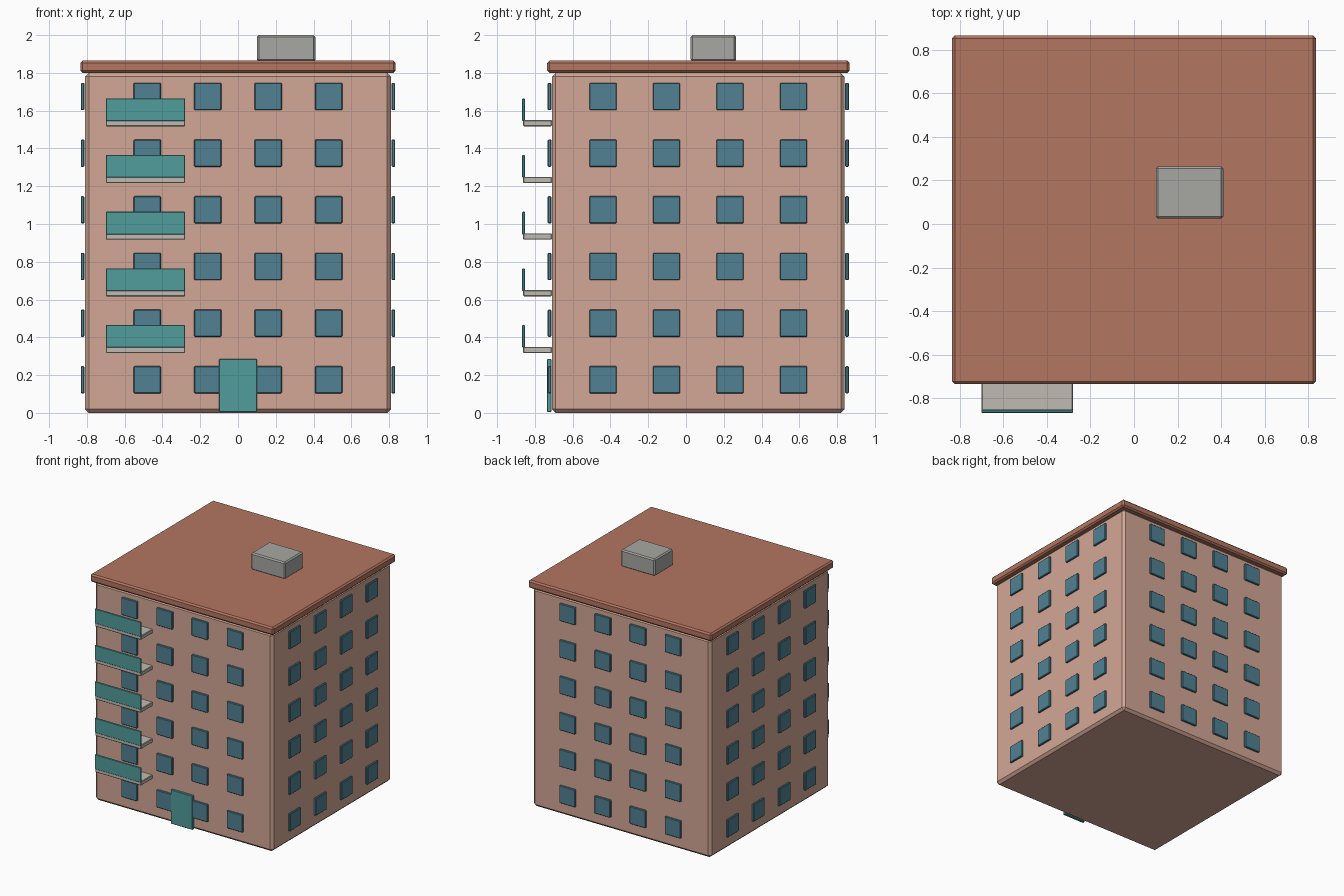
import bpy, bmesh
from mathutils import Vector

if "Cube" in bpy.data.objects:
    bpy.data.objects.remove(bpy.data.objects["Cube"])


def material(name, rgb):
    m = bpy.data.materials.new(name)
    m.diffuse_color = (*rgb, 1)
    m.use_nodes = True
    m.node_tree.nodes["Principled BSDF"].inputs["Base Color"].default_value = m.diffuse_color
    return m


WALL = material("wall_plaster", (0.65, 0.39, 0.30))
ROOF = material("roof_clay", (0.45, 0.18, 0.12))
GLASS = material("window_glass", (0.08, 0.22, 0.29))
TEAL = material("teal_paint", (0.08, 0.34, 0.33))
STONE = material("balcony_stone", (0.51, 0.50, 0.45))
METAL = material("roof_unit_metal", (0.39, 0.39, 0.37))


def box(name, lo, hi, mat, bevel):
    """Chamfered box between two corners."""
    lo, hi = Vector(lo), Vector(hi)
    size, mid = hi - lo, (lo + hi) / 2
    bm = bmesh.new()
    bmesh.ops.create_cube(bm, size=1)
    for v in bm.verts:
        v.co = v.co * size
    if bevel:
        bmesh.ops.bevel(bm, geom=bm.edges[:], offset=bevel, segments=1,
                        affect='EDGES', profile=0.5)
    me = bpy.data.meshes.new(name)
    bm.to_mesh(me)
    bm.free()
    me.materials.append(mat)
    ob = bpy.data.objects.new(name, me)
    ob.location = mid
    bpy.context.collection.objects.link(ob)
    return ob


# Main block: half width, front, back and centre depth
HX, Y0, Y1 = 0.81, -0.71, 0.84
YC = (Y0 + Y1) / 2
box("building_body", (-HX, Y0, 0), (HX, Y1, 1.80), WALL, 0.02)
box("roof_slab", (-HX - 0.025, Y0 - 0.025, 1.80),
    (HX + 0.025, Y1 + 0.025, 1.865), ROOF, 0.012)
box("roof_unit", (0.10, 0.025, 1.86), (0.41, 0.265, 2.0), METAL, 0.01)

# Windows: six floors, four columns on every wall
FLOORS, STEP, HALF = 6, 0.30, 0.072
GAP, OUT = 0.003, 0.022
for floor in range(FLOORS):
    z = 0.175 + floor * STEP
    for col in range(4):
        x = (col - 1.5) * 0.32
        y = YC + (col - 1.5) * 0.336
        tag = f"{floor + 1}_{col + 1}"
        for side, a, b in (("front", Y0 - OUT, Y0 - GAP), ("back", Y1 + GAP, Y1 + OUT)):
            box(f"window_{side}_{tag}", (x - HALF, a, z - HALF),
                (x + HALF, b, z + HALF), GLASS, 0.004)
        for side, a, b in (("left", -HX - OUT, -HX - GAP), ("right", HX + GAP, HX + OUT)):
            box(f"window_{side}_{tag}", (a, y - HALF, z - HALF),
                (b, y + HALF, z + HALF), GLASS, 0.004)

# Entrance door
box("front_door", (-0.10, Y0 - 0.025, 0.005), (0.10, Y0 - 0.003, 0.285), TEAL, 0.003)

# Balconies on the left column, above the ground floor
for i in range(FLOORS - 1):
    z = 0.317 + i * STEP
    box(f"balcony_slab_{i + 1}", (-0.70, -0.862, z), (-0.28, Y0, z + 0.033), STONE, 0.004)
    box(f"balcony_railing_{i + 1}", (-0.70, -0.867, z + 0.028),
        (-0.28, -0.853, z + 0.148), TEAL, 0.003)
